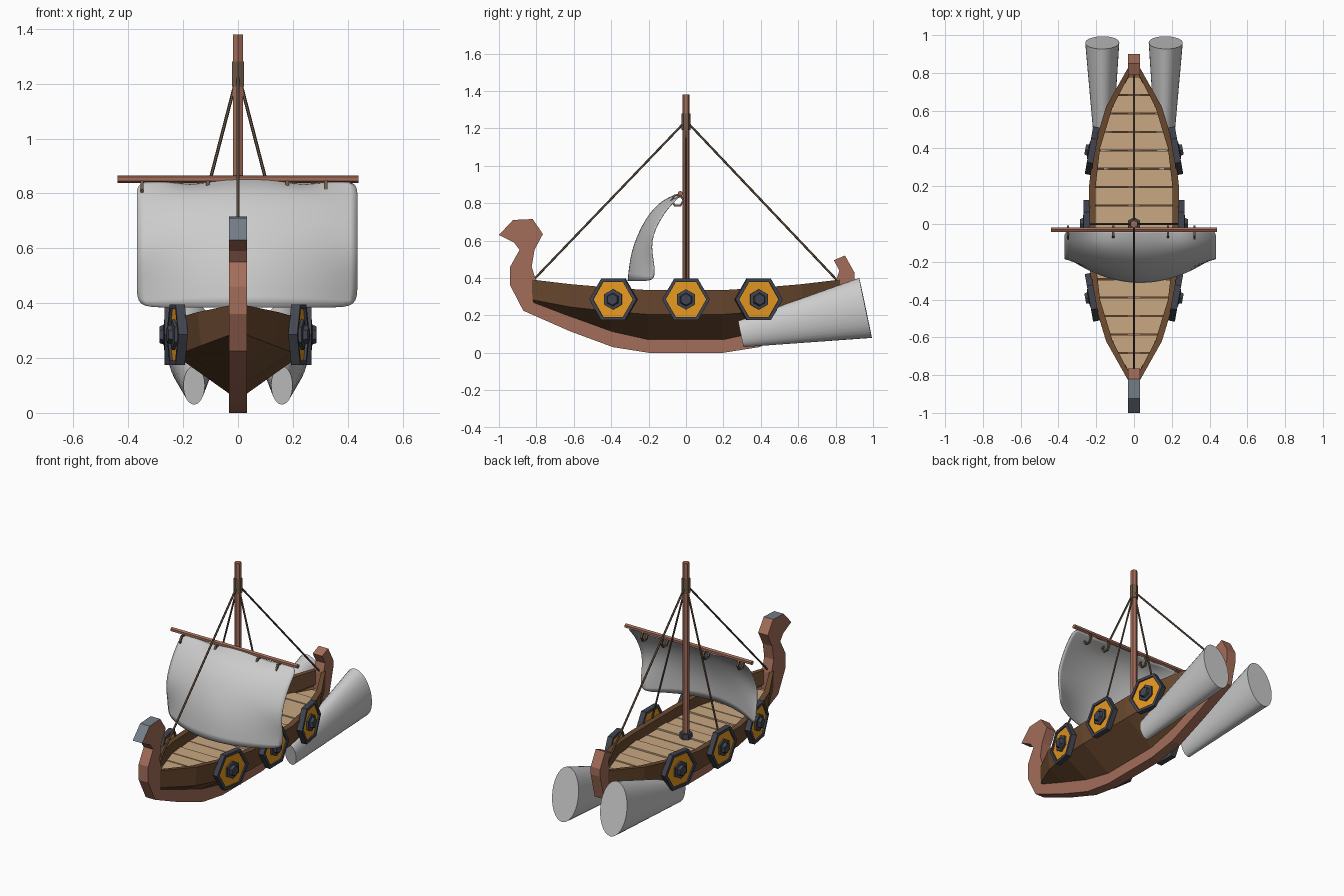
import bpy, bmesh, math, random
from mathutils import Matrix, Vector

if "Cube" in bpy.data.objects:
    bpy.data.objects.remove(bpy.data.objects["Cube"])

random.seed(3)

def material(name, rgb):
    m = bpy.data.materials.new(name)
    m.diffuse_color = (*rgb, 1)
    m.use_nodes = True
    m.node_tree.nodes["Principled BSDF"].inputs["Base Color"].default_value = m.diffuse_color
    return m

RED = material("red_wood", (0.37, 0.155, 0.10))
BROWN = material("dark_wood", (0.15, 0.07, 0.03))
PLANK = material("pale_wood", (0.58, 0.39, 0.22))
ORANGE = material("orange", (0.80, 0.32, 0.015))
SLATE = material("slate", (0.055, 0.06, 0.08))
STEEL = material("steel", (0.18, 0.21, 0.25))
ROPE = material("rope", (0.16, 0.10, 0.065))

def finish(name, bm, mat=None):
    bmesh.ops.recalc_face_normals(bm, faces=bm.faces)
    me = bpy.data.meshes.new(name)
    bm.to_mesh(me)
    bm.free()
    ob = bpy.data.objects.new(name, me)
    bpy.context.collection.objects.link(ob)
    if mat:
        me.materials.append(mat)
    return ob

def loft(name, profile, n, mat, mtx, closed=False, squash=1.0, phase=0.0):
    """Rings of (radius, height) about local z; closed joins last ring to first."""
    bm = bmesh.new()
    rings = [[bm.verts.new(mtx @ Vector((squash * r * math.sin(phase + math.tau * i / n),
                                         r * math.cos(phase + math.tau * i / n), h)))
              for i in range(n)] for r, h in profile]
    pairs = list(zip(rings, rings[1:])) + ([(rings[-1], rings[0])] if closed else [])
    for a, b in pairs:
        for i in range(n):
            j = (i + 1) % n
            bm.faces.new((a[i], a[j], b[j], b[i]))
    if not closed:
        bm.faces.new(rings[0])
        bm.faces.new(rings[-1])
    return finish(name, bm, mat)

def rod(name, p, q, r, n, mat):
    p, q = Vector(p), Vector(q)
    d = q - p
    mtx = Matrix.Translation(p) @ d.to_track_quat('Z', 'Y').to_matrix().to_4x4()
    return loft(name, [(r, 0), (r, d.length)], n, mat, mtx)

def smooth(ob):
    for p in ob.data.polygons:
        p.use_smooth = True

# Keel with curled stem and stern posts, steel on top of the prow head
keel = [(-1, .63), (-.925, .71), (-.82, .715), (-.765, .635), (-.81, .55), (-.825, .46),
        (-.80, .38), (-.80, .27), (-.62, .20), (-.38, .11), (-.2, .07), (.2, .07), (.38, .11),
        (.62, .20), (.80, .27), (.80, .38), (.82, .44), (.79, .495), (.85, .52), (.90, .43),
        (.90, .38), (.86, .225), (.62, .12), (.39, .03), (.2, 0), (-.2, 0), (-.39, .03),
        (-.62, .115), (-.87, .225), (-.94, .36), (-.94, .46), (-.89, .55), (-.92, .59)]
bm = bmesh.new()
left = [bm.verts.new((-.033, y, z)) for y, z in keel]
right = [bm.verts.new((.033, y, z)) for y, z in keel]
bm.faces.new(left)
bm.faces.new(right)
for i in range(len(keel)):
    j = (i + 1) % len(keel)
    f = bm.faces.new((left[i], left[j], right[j], right[i]))
    f.material_index = 1 if i < 2 else 0
ob = finish("keel_and_posts", bm, RED)
ob.data.materials.append(STEEL)

# Hull shell: (y, gunwale x, gunwale z, bilge x, bilge z, keel z), mirrored fore and aft
half = [(.83, .03, .392, .028, .285, .27), (.62, .148, .367, .135, .245, .19),
        (.40, .215, .348, .20, .22, .11), (.20, .238, .335, .222, .205, .065)]
stations = [(-s[0], *s[1:]) for s in half] + half[::-1]
bm = bmesh.new()
rows = []
for y, gx, gz, bx, bz, kz in stations:
    inner = max(gx - .035, .004)
    rows.append([bm.verts.new(c) for c in ((.0, y, kz), (.025, y, kz), (bx, y, bz), (gx, y, gz),
                                           (inner, y, gz), (inner, y, bz + .02))])
for a, b in zip(rows, rows[1:]):
    for i in range(5):
        bm.faces.new((a[i], a[i + 1], b[i + 1], b[i]))
ob = finish("hull", bm, BROWN)
ob.modifiers.new("mirror", 'MIRROR')

# Deck planks cut to the hull width
def deck_width(y):
    for a, b in zip(stations, stations[1:]):
        if a[0] <= y <= b[0]:
            t = (y - a[0]) / (b[0] - a[0])
            return max(a[1] + t * (b[1] - a[1]) - .03, .01)
    return .01

bm = bmesh.new()
for k in range(16):
    y0, y1 = -.78 + k * .0975 + .003, -.78 + (k + 1) * .0975 - .003
    top = .278 + random.uniform(-.005, .005)
    w0, w1 = deck_width(y0), deck_width(y1)
    lo, hi = [[bm.verts.new((x, y, z)) for x, y in ((-w0, y0), (w0, y0), (w1, y1), (-w1, y1))]
              for z in (top - .025, top)]
    bm.faces.new(lo)
    bm.faces.new(hi)
    for i in range(4):
        j = (i + 1) % 4
        bm.faces.new((lo[i], lo[j], hi[j], hi[i]))
finish("deck_planks", bm, PLANK)

# Hexagonal shields along both sides
for side in (1, -1):
    for k, (y, x, yaw) in enumerate(((-.385, .205, -10), (0, .233, 0), (.385, .205, 10))):
        m = (Matrix.Scale(side, 4, (1, 0, 0)) @ Matrix.Translation((x, y, .285))
             @ Matrix.Rotation(math.radians(yaw), 4, 'Z') @ Matrix.Rotation(math.pi / 2, 4, 'Y'))
        tag = f"{'right' if side > 0 else 'left'}_{k}"
        loft("shield_rim_" + tag, [(.108, 0), (.128, 0), (.128, .034), (.108, .034)], 6, SLATE, m, True)
        loft("shield_face_" + tag, [(.115, .004), (.115, .025)], 6, ORANGE, m)
        loft("shield_boss_" + tag, [(.055, .02), (.055, .036), (.036, .038), (.03, .054)], 6, SLATE, m,
             phase=math.pi / 6)

# Mast, collars and yard
rod("mast", (0, 0, .26), (0, 0, 1.38), .02, 6, RED)
rod("mast_collar", (0, 0, 1.19), (0, 0, 1.28), .025, 6, ROPE)
rod("mast_foot", (0, 0, .27), (0, 0, .31), .036, 6, SLATE)
rod("yard", (-.44, -.03, .852), (.44, -.03, .852), .014, 6, RED)

# Stays fore and aft, shrouds to both sides
for name, end in (("forestay", (0, -.82, .385)), ("backstay", (0, .81, .385)),
                  ("shroud_right", (.235, 0, .335)), ("shroud_left", (-.235, 0, .335))):
    rod(name, (0, 0, 1.24), end, .006, 6, ROPE)

# Sail rings
for k, x in enumerate((-.35, -.11, .18, .32)):
    m = Matrix.Translation((x, -.045, .815)) @ Matrix.Rotation(math.pi / 2, 4, 'Y')
    loft(f"sail_ring_{k}", [(.026, -.006), (.037, -.006), (.037, .006), (.026, .006)], 6, ROPE, m, True)

# Billowing sail: blend between centre and edge side profiles
centre = [(-.03, .855), (-.11, .828), (-.18, .77), (-.24, .68), (-.30, .54), (-.315, .385)]
edge = [(-.03, .845), (-.085, .79), (-.13, .735), (-.20, .60), (-.17, .465), (-.17, .385)]
bm = bmesh.new()
grid = []
for k in range(9):
    s = k / 4 - 1
    w = abs(s) ** 2
    row = []
    for j, (c, e) in enumerate(zip(centre, edge)):
        dip = -.025 if j == 0 and k in (2, 6) else 0
        row.append(bm.verts.new((.033 + .402 * s, c[0] + w * (e[0] - c[0]),
                                 c[1] + w * (e[1] - c[1]) + dip)))
    grid.append(row)
for a, b in zip(grid, grid[1:]):
    for j in range(5):
        bm.faces.new((a[j], a[j + 1], b[j + 1], b[j]))
sail = finish("sail", bm)
smooth(sail)
sub = sail.modifiers.new("subdivide", 'SUBSURF')
sub.levels = sub.render_levels = 2
sail.modifiers.new("thickness", 'SOLIDIFY').thickness = .005

# Flattened cones trailing at the stern
for side in (1, -1):
    p, q = Vector((.16 * side, .293, .10)), Vector((.168 * side, .96, .24))
    d = q - p
    pitch = math.atan2(d.z, d.y)
    m = (Matrix.Translation(p) @ Matrix.Rotation(-math.atan2(d.x, d.y), 4, 'Z')
         @ Matrix.Rotation(pitch - math.pi / 2, 4, 'X'))
    ob = loft(f"stern_cone_{'right' if side > 0 else 'left'}", [(.071, 0), (.164, d.length)], 32, None, m,
              squash=.55)
    bpy.context.view_layer.objects.active = ob
    bpy.ops.object.select_all(action='DESELECT')
    ob.select_set(True)
    bpy.ops.object.shade_smooth_by_angle(angle=math.radians(40))
